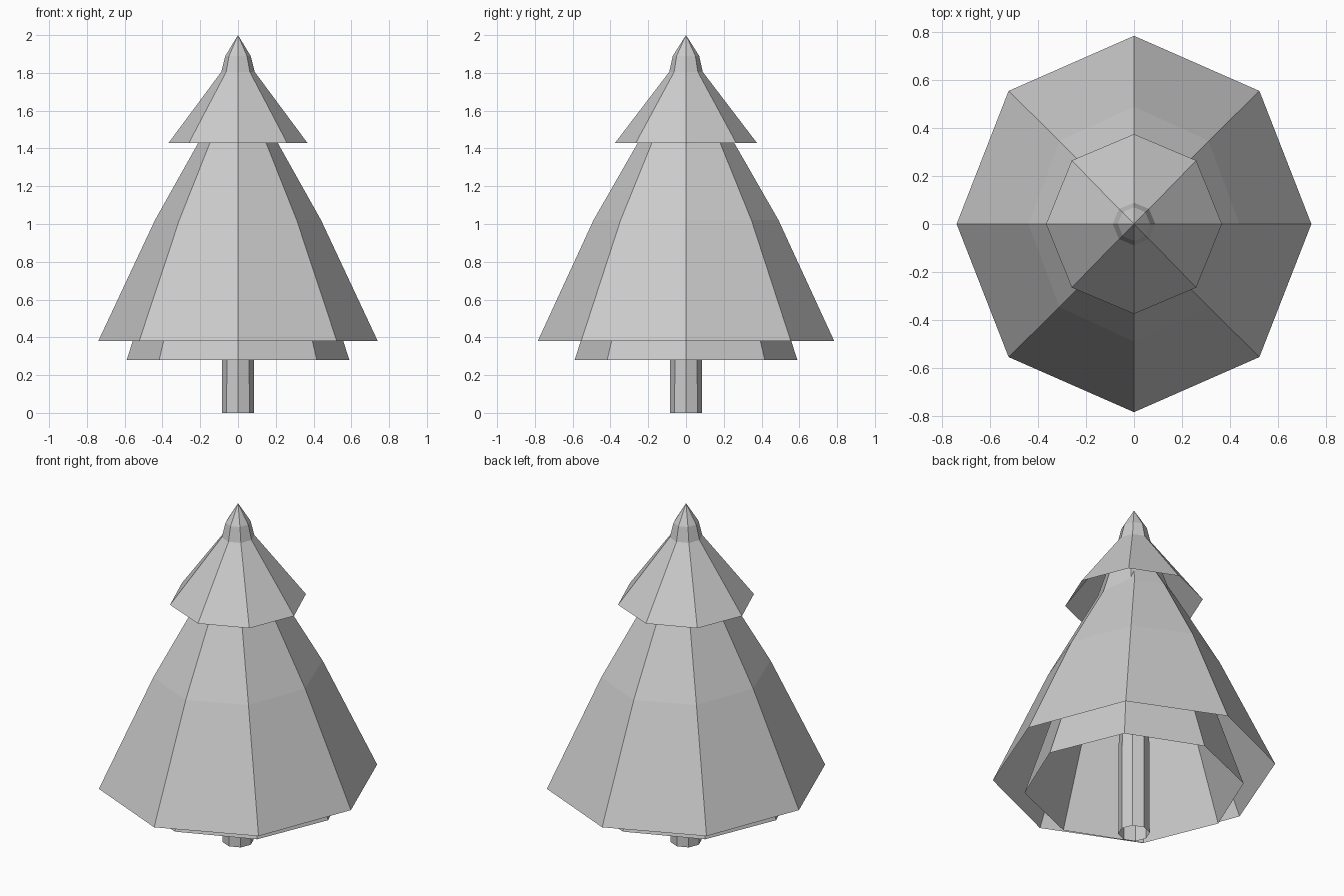
import bpy
import math

cube = bpy.data.objects.get("Cube")
if cube:
    bpy.data.objects.remove(cube, do_unlink=True)

# One plain colour for the whole tree
grey = bpy.data.materials.new("plain_grey")
grey.use_nodes = True
colour = (0.6, 0.6, 0.6, 1)
grey.diffuse_color = colour
grey.node_tree.nodes["Principled BSDF"].inputs["Base Color"].default_value = colour

SIDES = 8


def open_shell(name, profile):
    """Eight-sided open shell through (x radius, y radius, height) rings; zero radius makes a tip."""
    verts, faces, previous = [], [], None
    for rx, ry, z in profile:
        start = len(verts)
        count = SIDES if rx > 0 else 1
        for i in range(count):
            a = math.tau * i / SIDES
            verts.append((rx * math.cos(a), ry * math.sin(a), z))
        ring = [start + i % count for i in range(SIDES)]
        if previous:
            for i in range(SIDES):
                j = (i + 1) % SIDES
                face = [previous[i], previous[j], ring[j], ring[i]]
                faces.append(face if count > 1 else face[:3])
        previous = ring
    mesh = bpy.data.meshes.new(name)
    mesh.from_pydata(verts, [], faces)
    mesh.materials.append(grey)
    obj = bpy.data.objects.new(name, mesh)
    bpy.context.collection.objects.link(obj)
    return obj


# Trunk
open_shell("trunk", [(0.085, 0.085, 0), (0.08, 0.08, 1.0)])

# Inner foliage, showing below the wide tier and as the tree tip
open_shell("inner_foliage", [(0.59, 0.59, 0.28), (0.09, 0.09, 1.8),
                             (0.067, 0.07, 1.89), (0, 0, 2)])

# Wide middle tier
open_shell("wide_foliage_tier", [(0.74, 0.785, 0.38), (0.44, 0.49, 1.02),
                                 (0.21, 0.255, 1.43), (0.11, 0.13, 1.62)])

# Small upper tier
open_shell("upper_foliage_tier", [(0.367, 0.375, 1.43), (0.085, 0.085, 1.81)])
